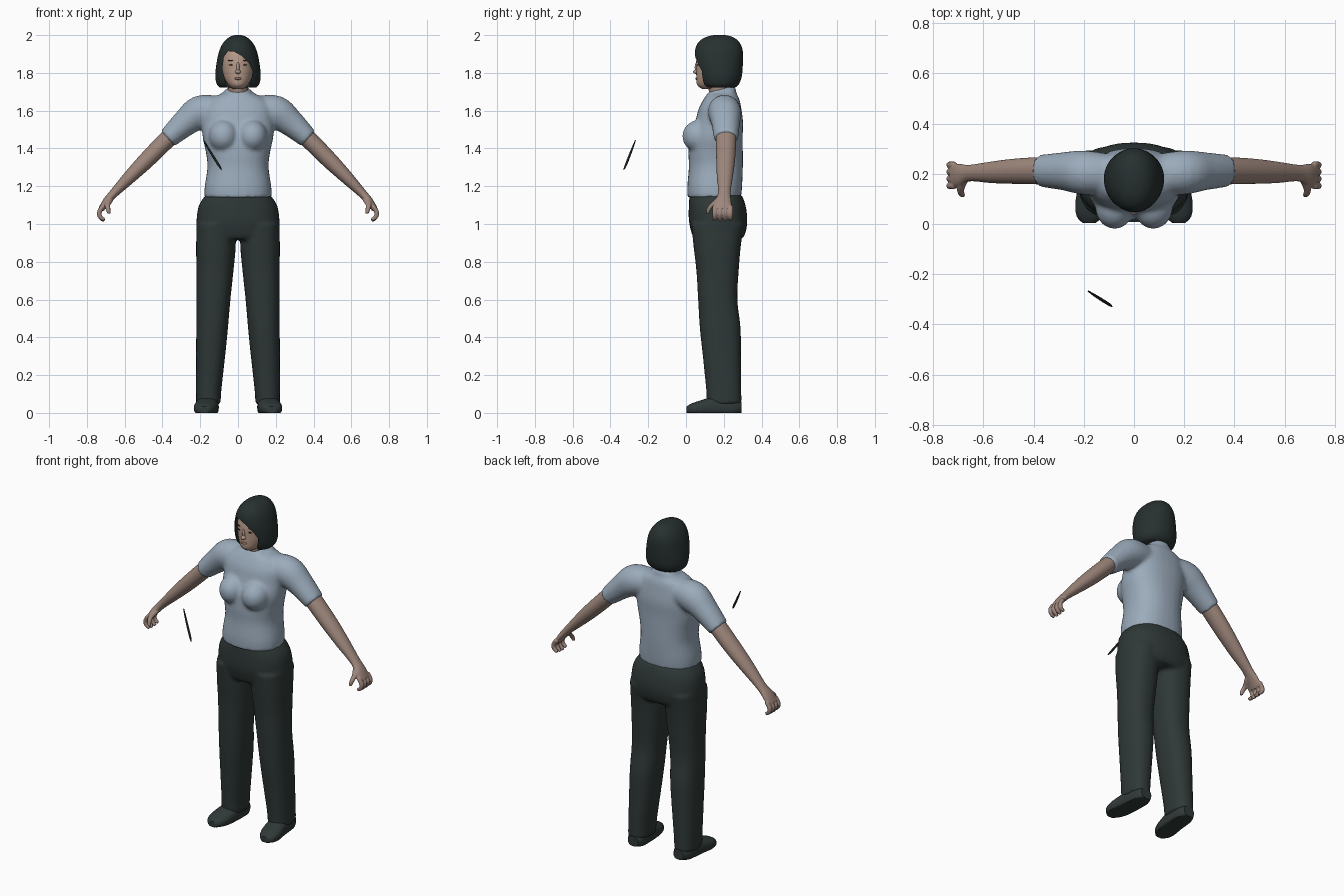
import bpy, bmesh, math
from mathutils import Vector

cube = bpy.data.objects.get("Cube")
if cube:
    bpy.data.objects.remove(cube, do_unlink=True)

X, Y, Z = Vector((1, 0, 0)), Vector((0, 1, 0)), Vector((0, 0, 1))


def material(name, rgb):
    m = bpy.data.materials.new(name)
    m.use_nodes = True
    m.diffuse_color = (*rgb, 1)
    bsdf = m.node_tree.nodes["Principled BSDF"]
    bsdf.inputs["Base Color"].default_value = (*rgb, 1)
    bsdf.inputs["Roughness"].default_value = 0.8
    return m


SKIN = material("skin", (0.34, 0.24, 0.2))
FACE = material("face skin", (0.47, 0.32, 0.25))
SHIRT = material("blue grey cloth", (0.33, 0.41, 0.5))
TROUSERS = material("dark green cloth", (0.028, 0.04, 0.038))
HAIR = material("black hair", (0.02, 0.03, 0.029))
SHOE = material("dark leather", (0.03, 0.042, 0.04))
STICK = material("black", (0.012, 0.014, 0.014))
LIPS = material("lips", (0.3, 0.14, 0.12))


def spline(keys, steps):
    """Catmull-Rom interpolation through rows of numbers."""
    out = []
    for i in range(len(keys) - 1):
        p = [keys[max(i - 1, 0)], keys[i], keys[i + 1], keys[min(i + 2, len(keys) - 1)]]
        for s in range(steps):
            t = s / steps
            out.append([0.5 * (2 * b + (c - a) * t + (2 * a - 5 * b + 4 * c - d) * t * t
                               + (3 * b - a - 3 * c + d) * t ** 3) for a, b, c, d in zip(*p)])
    return out + [list(keys[-1])]


def loft(bm, keys, side=X, axis=Z, steps=4, sides=32, power=2.0, flip=1):
    """Closed skin over rings (x, y, z, half width along side, other half width)."""
    rows = spline(keys, steps)
    rings = []
    for i, (x, y, z, a, b) in enumerate(rows):
        tangent = axis
        if axis is None:
            lo, hi = rows[max(i - 1, 0)], rows[min(i + 1, len(rows) - 1)]
            tangent = (Vector(hi[:3]) - Vector(lo[:3])).normalized()
        other = tangent.cross(side).normalized()
        ring = []
        for k in range(sides):
            c, s = math.cos(math.tau * k / sides), math.sin(math.tau * k / sides)
            u = math.copysign(abs(c) ** (2 / power), c) * a
            v = math.copysign(abs(s) ** (2 / power), s) * b
            p = Vector((x, y, z)) + side * u + other * v
            ring.append(bm.verts.new((p.x * flip, p.y, p.z)))
        rings.append(ring)
    for r0, r1 in zip(rings, rings[1:]):
        for k in range(sides):
            j = (k + 1) % sides
            bm.faces.new((r0[k], r0[j], r1[j], r1[k]))
    bm.faces.new(rings[0])
    bm.faces.new(rings[-1])


def ball(bm, centre, radii):
    made = bmesh.ops.create_uvsphere(bm, u_segments=20, v_segments=12, radius=1)
    for v in made["verts"]:
        v.co = Vector([c + r * p for c, r, p in zip(centre, radii, v.co)])


def finish(name, bm, mat, angle=50, voxel=0, smooth=3, cutter=None):
    """Make the object, fuse or cut it, and smooth its shading."""
    bmesh.ops.recalc_face_normals(bm, faces=bm.faces[:])
    me = bpy.data.meshes.new(name)
    bm.to_mesh(me)
    bm.free()
    me.materials.append(mat)
    ob = bpy.data.objects.new(name, me)
    bpy.context.collection.objects.link(ob)
    if voxel:
        fuse = ob.modifiers.new("fuse", "REMESH")
        fuse.mode, fuse.voxel_size = "VOXEL", voxel
        soft = ob.modifiers.new("soften", "SMOOTH")
        soft.factor, soft.iterations = 0.5, smooth
    if cutter:
        cut = ob.modifiers.new("cut", "BOOLEAN")
        cut.operation, cut.solver, cut.object = "DIFFERENCE", "EXACT", cutter
    bpy.ops.object.select_all(action="DESELECT")
    bpy.context.view_layer.objects.active = ob
    ob.select_set(True)
    for mod in list(ob.modifiers):
        bpy.ops.object.modifier_apply(modifier=mod.name)
    bpy.ops.object.shade_smooth_by_angle(angle=math.radians(angle))
    return ob


def upright(rows):
    """Rows of (z, y, half width, half depth) on the centre line."""
    return [(0, y, z, a, b) for z, y, a, b in rows]


# Shirt: torso, bust and short sleeves fused together
bm = bmesh.new()
loft(bm, upright([(1.14, .15, .177, .142), (1.2, .152, .176, .145), (1.3, .158, .162, .143),
                  (1.38, .157, .17, .144), (1.46, .16, .187, .14), (1.54, .175, .19, .127),
                  (1.61, .18, .185, .113), (1.66, .188, .15, .095), (1.685, .19, .1, .08),
                  (1.7, .187, .07, .074), (1.715, .185, .062, .07)]), power=2.3)
for v in bm.verts:
    if v.co.z > 1.69:
        v.co.z += (v.co.y - .185) * .25
for s in (1, -1):
    ball(bm, (s * .077, .068, 1.465), (.078, .088, .085))
    loft(bm, [(.1, .2, 1.6, .08, .078), (.2, .205, 1.59, .088, .09),
              (.28, .21, 1.535, .076, .072), (.372, .212, 1.452, .064, .054)],
         side=Y, axis=None, flip=s)
finish("shirt", bm, SHIRT, voxel=.011, smooth=4)

# Trousers: hips and two legs fused together
bm = bmesh.new()
loft(bm, upright([(1.155, .157, .17, .138), (1.1, .165, .207, .15), (1.02, .17, .22, .155),
                  (.95, .172, .22, .142), (.92, .17, .2, .125)]), power=2.3)
for s in (1, -1):
    loft(bm, [(.115, .168, 1, .103, .14), (.117, .165, .88, .105, .125),
              (.122, .167, .75, .098, .112), (.13, .168, .6, .09, .104),
              (.137, .181, .45, .084, .108), (.145, .19, .3, .077, .101),
              (.155, .2, .12, .067, .093), (.157, .202, .045, .065, .092)], power=2.3, flip=s)
finish("trousers", bm, TROUSERS, voxel=.011)

# Shoes with flat soles
for s, label in ((1, "left"), (-1, "right")):
    bm = bmesh.new()
    loft(bm, [(.155, .293, .03, .035, .03), (.157, .25, .03, .054, .05),
              (.163, .15, .03, .06, .055), (.172, .08, .025, .062, .042),
              (.178, .03, .02, .05, .03), (.178, .003, .016, .025, .018)],
         axis=Y, power=2.4, flip=s)
    for v in bm.verts:
        v.co.z = max(v.co.z, 0)
    finish(label + "_shoe", bm, SHOE)

    # Bare arm, palm, fingers and thumb
    bm = bmesh.new()
    loft(bm, [(.3, .21, 1.523, .052, .046), (.38, .212, 1.443, .054, .047),
              (.48, .21, 1.342, .05, .044), (.567, .206, 1.255, .043, .036),
              (.655, .203, 1.165, .033, .024), (.695, .195, 1.12, .045, .021),
              (.724, .193, 1.078, .049, .016)], side=Y, axis=None, flip=s)
    for i in range(4):
        y, drop = .152 + .028 * i, .006 * abs(i - 1.4)
        loft(bm, [(.715, y, 1.095, .013, .013), (.735, y, 1.06, .013, .013),
                  (.727, y, 1.035, .012, .012), (.708, y, 1.014 + drop, .009, .009)],
             side=Y, axis=None, sides=12, flip=s)
    loft(bm, [(.675, .18, 1.135, .02, .018), (.69, .143, 1.105, .016, .016),
              (.688, .122, 1.08, .013, .013), (.682, .115, 1.055, .009, .009)],
         side=Y, axis=None, sides=12, flip=s)
    finish(label + "_arm", bm, SKIN, voxel=.0045, smooth=2)

# Head with nose, neck
bm = bmesh.new()
loft(bm, upright([(1.715, .125, .028, .04), (1.735, .126, .05, .066), (1.77, .14, .072, .085),
                  (1.82, .15, .084, .096), (1.87, .155, .087, .1), (1.92, .165, .082, .095),
                  (1.96, .17, .05, .06)]))
ball(bm, (0, .056, 1.806), (.015, .019, .012))
ball(bm, (0, .06, 1.828), (.009, .014, .03))
finish("head", bm, FACE)
bm = bmesh.new()
loft(bm, upright([(1.66, .19, .06, .064), (1.71, .182, .054, .062), (1.78, .175, .054, .06)]))
finish("neck", bm, SKIN)

# Eyes, brows and lips
for s, label in ((1, "left"), (-1, "right")):
    bm = bmesh.new()
    ball(bm, (s * .034, .064, 1.842), (.013, .005, .004))
    finish(label + "_eye", bm, STICK)
    bm = bmesh.new()
    ball(bm, (s * .036, .064, 1.866), (.018, .005, .003))
    finish(label + "_brow", bm, HAIR)
bm = bmesh.new()
ball(bm, (0, .056, 1.77), (.02, .007, .007))
finish("lips", bm, LIPS)

# Bobbed hair, with the face opening and swept fringe cut out
bm = bmesh.new()
outline = [(-.052, 1.69), (-.068, 1.76), (-.083, 1.82), (-.075, 1.885), (-.052, 1.915),
           (-.02, 1.912), (.02, 1.89), (.058, 1.85), (.078, 1.81), (.072, 1.77), (.05, 1.69)]
front = bm.faces.new([bm.verts.new((x, -.1, z)) for x, z in outline])
pushed = bmesh.ops.extrude_face_region(bm, geom=[front])["geom"]
bmesh.ops.translate(bm, vec=Y * .24, verts=[g for g in pushed if isinstance(g, bmesh.types.BMVert)])
cutter = finish("face_opening_cutter", bm, HAIR)
cutter.hide_render = True
bm = bmesh.new()
loft(bm, upright([(1.722, .18, .095, .08), (1.74, .18, .112, .1), (1.78, .18, .12, .115),
                  (1.85, .175, .114, .126), (1.92, .174, .098, .126), (1.965, .174, .074, .106),
                  (1.99, .177, .045, .07), (2, .178, .015, .03)]), sides=48, power=2.1)
finish("hair", bm, HAIR, cutter=cutter)
bpy.data.objects.remove(cutter, do_unlink=True)

# Slim stick floating in front
bm = bmesh.new()
loft(bm, [(-.182, -.268, 1.442, .003, .003), (-.145, -.292, 1.38, .006, .006),
          (-.1, -.32, 1.308, .006, .006), (-.087, -.329, 1.288, .002, .002)],
     side=Y, axis=None, sides=12)
finish("stick", bm, STICK)
